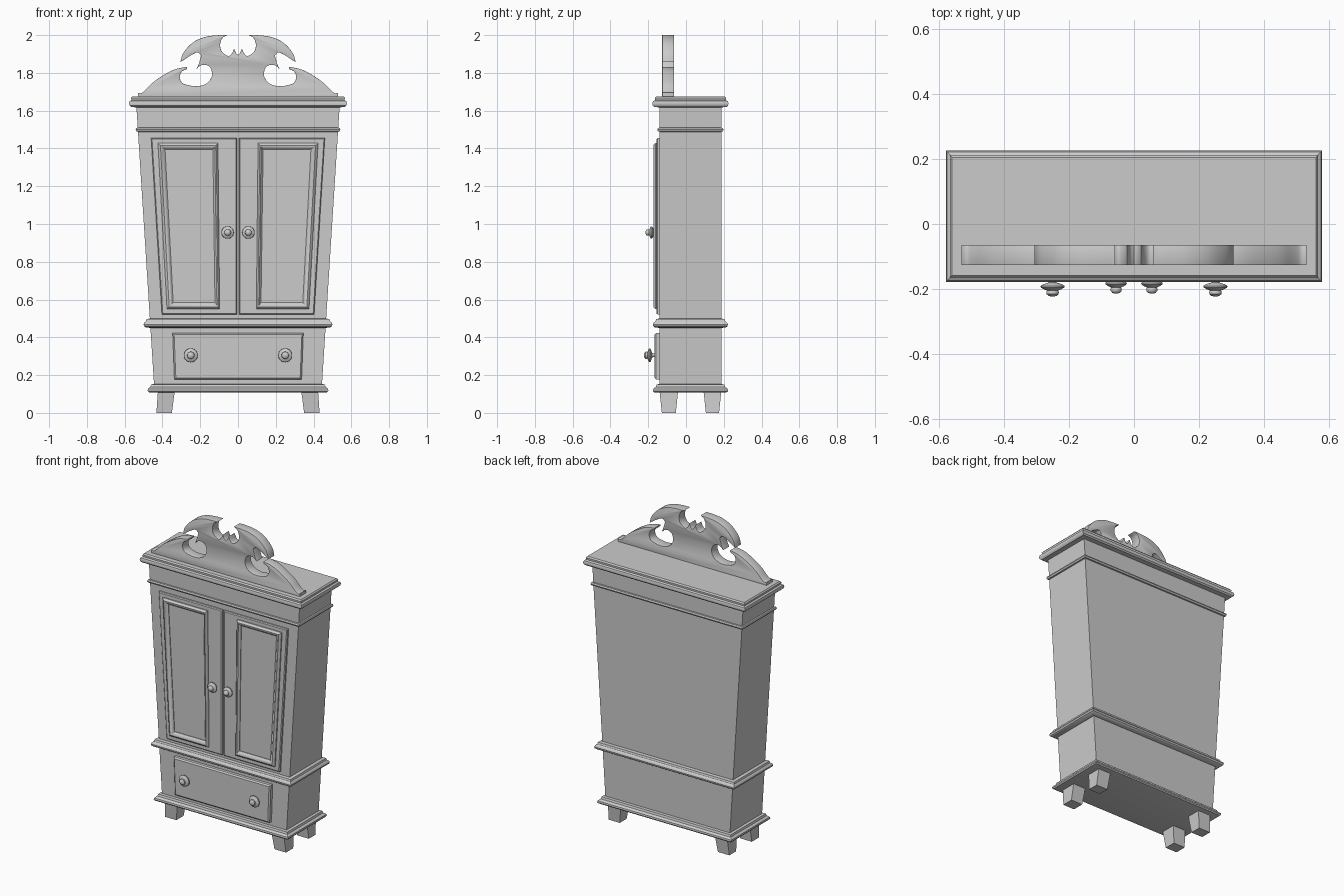
import bpy, bmesh, math
from mathutils import Vector, Matrix

if "Cube" in bpy.data.objects:
    bpy.data.objects.remove(bpy.data.objects["Cube"])

YF, YB = -0.14, 0.187          # body front and back


def half(z):                   # body half width flares upward
    return 0.435 + 0.0635 * z


def finish(bm, name, smooth=None):
    bmesh.ops.recalc_face_normals(bm, faces=bm.faces)
    me = bpy.data.meshes.new(name)
    bm.to_mesh(me)
    bm.free()
    ob = bpy.data.objects.new(name, me)
    bpy.context.collection.objects.link(ob)
    if smooth:
        bpy.ops.object.select_all(action='DESELECT')
        ob.select_set(True)
        bpy.context.view_layer.objects.active = ob
        bpy.ops.object.shade_smooth_by_angle(angle=math.radians(smooth))
    return ob


def loft(name, loops, caps=True, smooth=None):
    bm = bmesh.new()
    rows = [[bm.verts.new(p) for p in lp] for lp in loops]
    n = len(rows[0])
    for a, b in zip(rows, rows[1:]):
        for i in range(n):
            j = (i + 1) % n
            bm.faces.new((a[i], a[j], b[j], b[i]))
    if caps:
        bm.faces.new(rows[0])
        bm.faces.new(rows[-1])
    return finish(bm, name, smooth)


def rect(x0, x1, y0, y1, z):
    return [(x0, y0, z), (x1, y0, z), (x1, y1, z), (x0, y1, z)]


def band(name, profile):       # profile of (outward offset, z) around the body
    loft(name, [rect(-half(z) - d, half(z) + d, YF - d, YB + d, z) for d, z in profile], smooth=35)


# carcass and mouldings
band("body", [(0, 0.115), (0, 1.64)])
band("base_moulding", [(0.02, 0.107), (0.031, 0.11), (0.036, 0.117), (0.034, 0.127),
                       (0.026, 0.134), (0.02, 0.137), (0.016, 0.15), (0, 0.153)])
band("waist_moulding", [(0, 0.45), (0.024, 0.452), (0.033, 0.459), (0.035, 0.469), (0.031, 0.478),
                        (0.022, 0.484), (0.018, 0.496), (0, 0.5)])
band("frieze_bead", [(0, 1.488), (0.008, 1.49), (0.012, 1.499), (0.008, 1.508), (0, 1.51)])
band("cornice", [(0, 1.617), (0.028, 1.62), (0.036, 1.628), (0.038, 1.64), (0.034, 1.65),
                 (0.024, 1.656), (0.025, 1.668), (0.018, 1.676)])

# tapered feet
for sx, side in ((-1, "left"), (1, "right")):
    for y0, y1, end in ((-0.14, -0.042, "front"), (0.093, 0.187, "back")):
        loft(f"{end}_{side}_foot", [
            rect(sx * 0.35, sx * 0.432, y0 + 0.012, y1 - 0.012, 0),
            rect(sx * 0.335, sx * 0.424, y0, y1, 0.115)])


def quad(pts, y, s=1):
    return [(s * x, y, z) for x, z in pts]


def inset(pts, d):
    cx = sum(p[0] for p in pts) / 4
    cz = sum(p[1] for p in pts) / 4
    return [(x - math.copysign(d, x - cx), z - math.copysign(d, z - cz)) for x, z in pts]


def slab(name, pts, y, bevel, s=1):
    loft(name, [quad(pts, YF + 0.01, s), quad(pts, y + bevel, s), quad(inset(pts, bevel), y, s)])


def knob(name, x, z, y, r, length):
    prof = [(0.3, 0), (0.27, 0.2), (0.35, 0.32), (0.8, 0.4), (1, 0.48), (0.97, 0.56), (0.7, 0.65),
            (0.46, 0.7), (0.52, 0.78), (0.5, 0.88), (0.35, 0.96), (0.12, 1)]
    n = 24
    loft(name, [[(x + r * a * math.cos(2 * math.pi * i / n), y - length * t,
                  z + r * a * math.sin(2 * math.pi * i / n)) for i in range(n)]
                for a, t in prof], smooth=40)


# doors with raised panel frames, and knobs
door = [(0.006, 0.52), (0.403, 0.52), (0.46, 1.455), (0.006, 1.455)]
outer = [(0.097, 0.55), (0.376, 0.55), (0.424, 1.428), (0.106, 1.428)]
inner = [(0.122, 0.584), (0.343, 0.584), (0.386, 1.395), (0.133, 1.395)]
for s, side in ((-1, "left"), (1, "right")):
    slab(f"{side}_door", door, -0.155, 0.005, s)
    rings = []
    for t, y in ((0, -0.15), (0, -0.162), (0.15, -0.169), (0.35, -0.173), (0.6, -0.171),
                 (0.8, -0.164), (1, -0.159), (1, -0.15)):
        pts = [(a[0] + (b[0] - a[0]) * t, a[1] + (b[1] - a[1]) * t) for a, b in zip(outer, inner)]
        rings.append(quad(pts, y, s))
    loft(f"{side}_door_panel_frame", rings, caps=False, smooth=35)
    knob(f"{side}_door_knob", s * 0.055, 0.955, -0.15, 0.033, 0.064)
    knob(f"{side}_drawer_knob", s * 0.25, 0.305, -0.16, 0.037, 0.063)

# drawer front
slab("drawer_front", [(-0.337, 0.178), (0.337, 0.178), (0.346, 0.422), (-0.346, 0.422)], -0.167, 0.008)

# scrolled pediment: smooth runs between sharp corners, right half then mirrored
runs = [
    [(0.53, 1.67), (0.53, 1.695)],
    [(0.53, 1.695), (0.513, 1.692), (0.49, 1.71), (0.45, 1.75), (0.386, 1.793), (0.33, 1.82), (0.27, 1.832)],
    [(0.27, 1.832), (0.272, 1.82), (0.297, 1.808), (0.308, 1.78), (0.298, 1.75), (0.265, 1.735),
     (0.21, 1.73), (0.162, 1.747), (0.138, 1.785), (0.145, 1.825), (0.17, 1.842), (0.2, 1.838), (0.22, 1.82)],
    [(0.22, 1.82), (0.207, 1.85), (0.195, 1.892)],
    [(0.195, 1.892), (0.215, 1.908), (0.25, 1.892), (0.305, 1.857)],
    [(0.305, 1.857), (0.29, 1.905), (0.24, 1.96), (0.175, 1.99), (0.11, 1.999), (0.058, 2.0)],
    [(0.058, 2.0), (0.083, 1.984), (0.095, 1.948), (0.085, 1.913), (0.053, 1.89), (0.034, 1.9), (0.021, 1.928)],
    [(0.021, 1.928), (0.011, 1.905), (0, 1.895)],
]


def spline(p, steps=4):
    if len(p) == 2:
        return [Vector(p[0])]
    q = [Vector(a) for a in p]
    q = [2 * q[0] - q[1]] + q + [2 * q[-1] - q[-2]]
    out = []
    for a, b, c, d in zip(q, q[1:], q[2:], q[3:]):
        for k in range(steps):
            t = k / steps
            out.append(0.5 * (2 * b + (c - a) * t + (2 * a - 5 * b + 4 * c - d) * t * t
                              + (3 * b - a - 3 * c + d) * t ** 3))
    return out


right = [v for r in runs for v in spline(r)]
outline = right + [Vector((0, 1.895))] + [Vector((-v.x, v.y)) for v in reversed(right)]
bm = bmesh.new()
face = bm.faces.new([bm.verts.new((v.x, -0.126, v.y)) for v in outline])
ext = bmesh.ops.extrude_face_region(bm, geom=[face], use_keep_orig=True)
bmesh.ops.translate(bm, vec=(0, 0.062, 0), verts=[g for g in ext["geom"] if isinstance(g, bmesh.types.BMVert)])
bmesh.ops.recalc_face_normals(bm, faces=bm.faces)
rim = [e for e in bm.edges if abs(e.verts[0].co.y - e.verts[1].co.y) < 1e-4]
bmesh.ops.bevel(bm, geom=rim, offset=0.004, segments=2, profile=0.5, affect='EDGES', clamp_overlap=True)
finish(bm, "pediment", 35)
